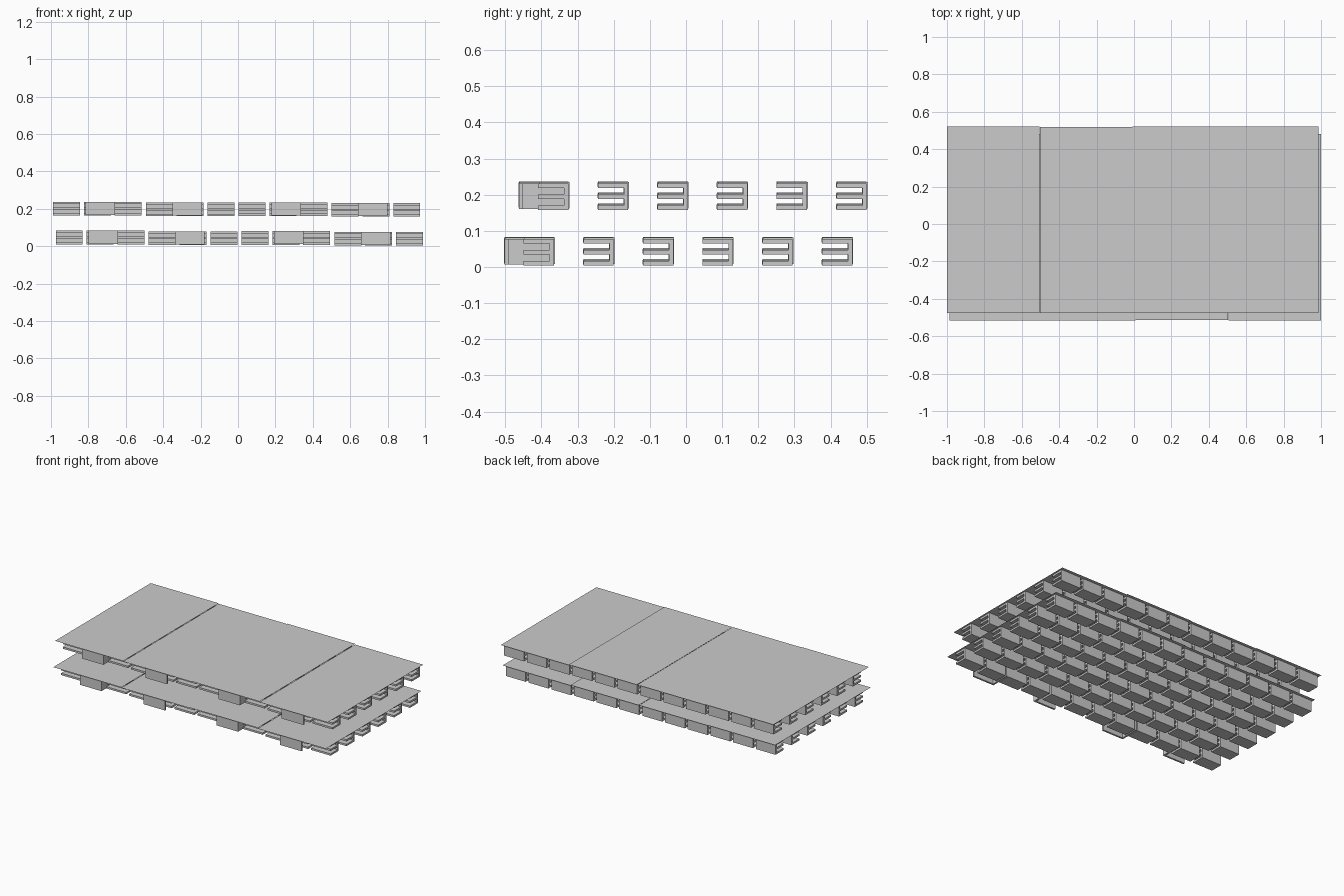
import bpy, bmesh

if "Cube" in bpy.data.objects:
    bpy.data.objects.remove(bpy.data.objects["Cube"])

H = 0.073          # height of a module below its sheet
T = 0.012          # wall thickness
CELL = 0.144       # length of one E-shaped block
PITCH = 0.165      # spacing of blocks in both directions


def add_box(bm, x0, x1, y0, y1, z0, z1):
    r = bmesh.ops.create_cube(bm, size=1)
    for v in r["verts"]:
        v.co.x = x0 if v.co.x < 0 else x1
        v.co.y = y0 if v.co.y < 0 else y1
        v.co.z = z0 if v.co.z < 0 else z1


def add_e_block(bm, x0, y_back, depth=0.084):
    """E-shaped profile (spine at the back, three arms forward) swept along x."""
    yf, yi, yb = y_back - depth, y_back - T, y_back
    m = H / 2
    prof = [(yb, 0), (yb, -H), (yf, -H), (yf, -H + T), (yi, -H + T),
            (yi, -m - T / 2), (yf, -m - T / 2), (yf, -m + T / 2),
            (yi, -m + T / 2), (yi, -T), (yf, -T), (yf, 0)]
    face = bm.faces.new([bm.verts.new((x0, y, z)) for y, z in prof])
    ext = bmesh.ops.extrude_face_region(bm, geom=[face])
    for g in ext["geom"]:
        if isinstance(g, bmesh.types.BMVert):
            g.co.x += CELL


def make_object(name, bm, offset, mirrored):
    if mirrored:
        for v in bm.verts:
            v.co.x = -v.co.x
    bmesh.ops.recalc_face_normals(bm, faces=bm.faces)
    me = bpy.data.meshes.new(name)
    bm.to_mesh(me)
    bm.free()
    ob = bpy.data.objects.new(name, me)
    ob.location = offset
    bpy.context.collection.objects.link(ob)
    return ob


def make_module(tag, cx, cy, top, mirrored):
    at = (cx, cy, top)
    # thin top sheet without thickness
    bm = bmesh.new()
    bm.faces.new([bm.verts.new(c) for c in
                  ((-0.248, -0.4975, 0.001), (0.248, -0.4975, 0.001),
                   (0.248, 0.4975, 0.001), (-0.248, 0.4975, 0.001))])
    make_object("top_sheet_" + tag, bm, at, mirrored)

    # six rows of three E-shaped blocks
    bm = bmesh.new()
    for row in range(6):
        for col in range(3):
            add_e_block(bm, (col - 1) * PITCH - CELL / 2, -0.3475 + row * PITCH)
    make_object("support_blocks_" + tag, bm, at, mirrored)

    # stepped wall at the front: front panel, connecting wall, recessed panel
    bm = bmesh.new()
    add_box(bm, -0.062, 0.095, -0.485, -0.485 + T, -H + 0.003, 0)
    add_box(bm, 0.095 - T, 0.095, -0.485 + T, -0.35, -H + 0.003, 0)
    add_box(bm, 0.095, 0.237, -0.36, -0.35, -H + 0.003, 0)
    make_object("front_step_wall_" + tag, bm, at, mirrored)


# two stacked layers, each of four modules that alternate in handedness
drops = (0.0, 0.003, 0.002, 0.006)
shifts = (0.0, -0.001, 0.002, 0.0)
for layer, cx, cy, top in (("lower", 0.0075, -0.0175, 0.083),
                           ("upper", -0.0075, 0.0225, 0.237)):
    for i in range(4):
        make_module(f"{layer}_{i + 1}", cx + (i - 1.5) * 0.4965,
                    cy + shifts[i], top - drops[i], i % 2 == 1)
